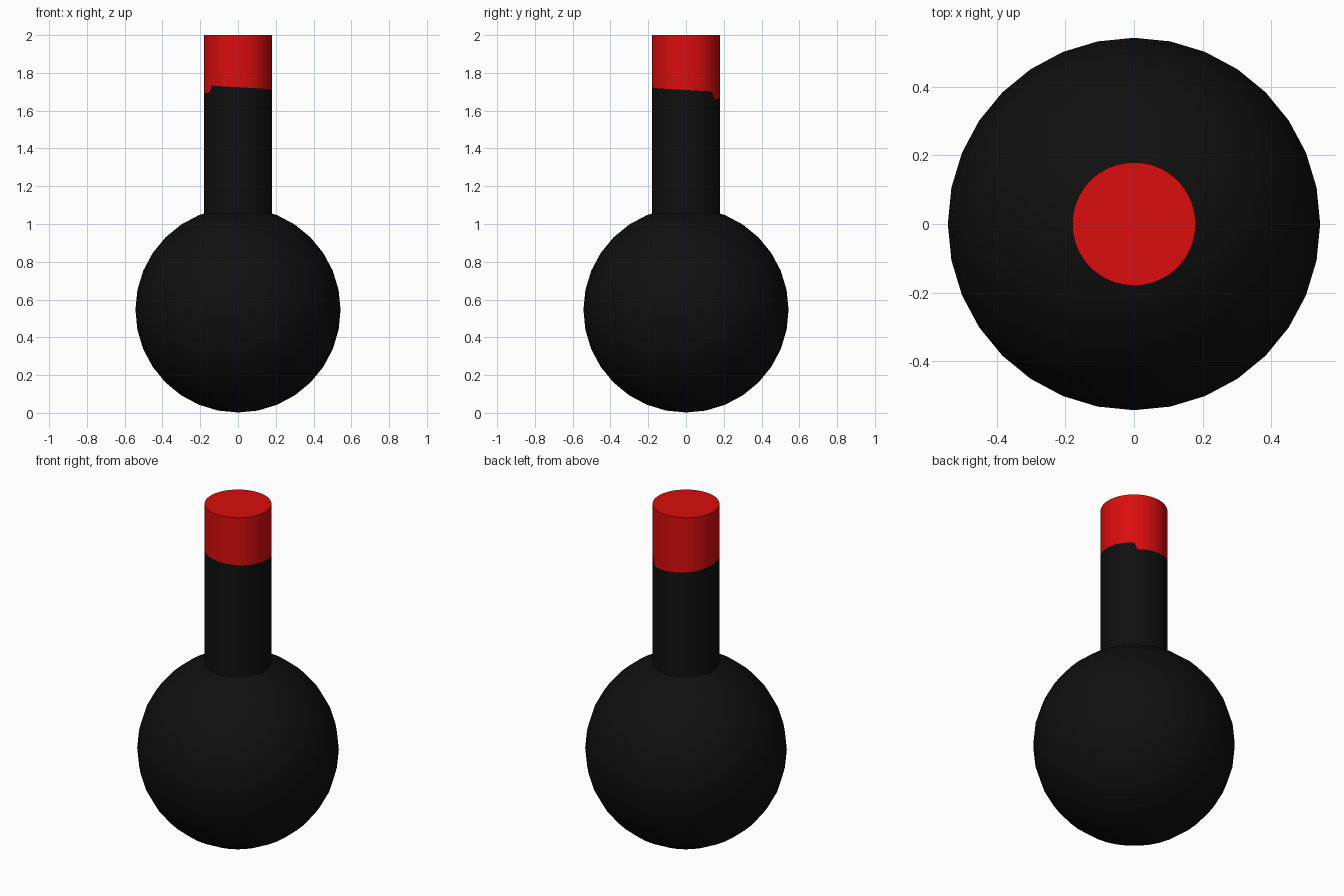
import bpy, bmesh, math

if "Cube" in bpy.data.objects:
    bpy.data.objects.remove(bpy.data.objects["Cube"])


def material(name, rgb):
    m = bpy.data.materials.new(name)
    m.diffuse_color = (*rgb, 1)
    m.use_nodes = True
    m.node_tree.nodes["Principled BSDF"].inputs["Base Color"].default_value = m.diffuse_color
    return m


black = material("black", (0.005, 0.005, 0.005))
red = material("red", (0.70, 0.004, 0.004))

# Round body
bpy.ops.mesh.primitive_uv_sphere_add(segments=32, ring_count=16, radius=0.543,
                                     location=(0, 0, 0.545))
body = bpy.context.object
body.name = "body"
body.data.materials.append(black)
bpy.ops.object.shade_smooth()


# Dipped edge of the red tip: two gently sloping runs with a step between them
def dip_height(deg):
    if 56 <= deg < 217:
        return 1.66 + 0.037 * (deg - 56) / 161
    if deg < 56:
        deg += 360
    return 1.733 - 0.033 * (deg - 217) / 199


# Neck with the red tip as its upper band
N, R = 64, 0.18
bm = bmesh.new()
columns = []
for i in range(N):
    deg = 360 * i / N
    x, y = R * math.cos(math.radians(deg)), R * math.sin(math.radians(deg))
    columns.append([bm.verts.new((x, y, z)) for z in (1.0, dip_height(deg), 2.0)])
for i in range(N):
    a, b = columns[i], columns[(i + 1) % N]
    for row in range(2):
        f = bm.faces.new((a[row], b[row], b[row + 1], a[row + 1]))
        f.material_index = row
bm.faces.new([c[2] for c in columns]).material_index = 1
bm.faces.new([c[0] for c in reversed(columns)])
mesh = bpy.data.meshes.new("neck")
bm.to_mesh(mesh)
bm.free()
mesh.materials.append(black)
mesh.materials.append(red)
neck = bpy.data.objects.new("neck", mesh)
bpy.context.collection.objects.link(neck)
bpy.ops.object.select_all(action="DESELECT")
neck.select_set(True)
bpy.context.view_layer.objects.active = neck
bpy.ops.object.shade_smooth_by_angle(angle=math.radians(40))
